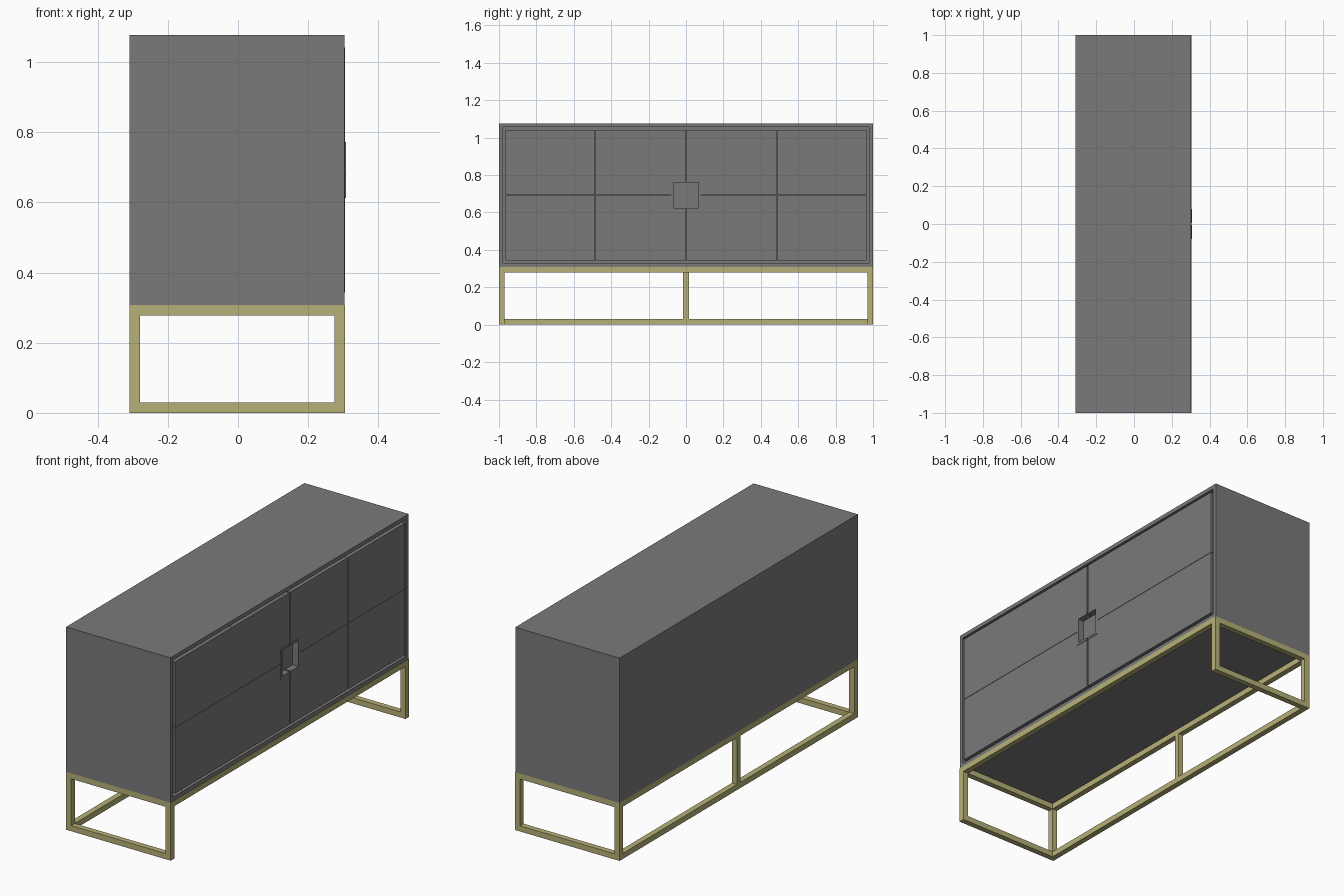
import bpy, bmesh

if "Cube" in bpy.data.objects:
    bpy.data.objects.remove(bpy.data.objects["Cube"])


def material(name, rgb):
    m = bpy.data.materials.new(name)
    m.diffuse_color = (*rgb, 1)
    m.use_nodes = True
    m.node_tree.nodes["Principled BSDF"].inputs["Base Color"].default_value = m.diffuse_color
    return m


GREY = material("charcoal grey", (0.195, 0.195, 0.195))
BRASS = material("pale brass", (0.47, 0.44, 0.185))


def finish(name, bm, mat):
    bmesh.ops.recalc_face_normals(bm, faces=bm.faces)
    me = bpy.data.meshes.new(name)
    bm.to_mesh(me)
    bm.free()
    me.materials.append(mat)
    ob = bpy.data.objects.new(name, me)
    bpy.context.collection.objects.link(ob)
    return ob


def add_box(bm, lo, hi):
    vs = bmesh.ops.create_cube(bm, size=1)["verts"]
    for v in vs:
        v.co = [(a + b) / 2 + c * (b - a) for a, b, c in zip(lo, hi, v.co)]


def prism(name, pts, x0, x1, mat):
    """Extrude a (y, z) outline from x0 to x1."""
    bm = bmesh.new()
    f = bm.faces.new([bm.verts.new((x0, y, z)) for y, z in pts])
    ext = bmesh.ops.extrude_face_region(bm, geom=[f])["geom"]
    bmesh.ops.translate(bm, vec=(x1 - x0, 0, 0),
                        verts=[g for g in ext if isinstance(g, bmesh.types.BMVert)])
    return finish(name, bm, mat)


XB, XF = -0.31, 0.303        # back and door side
Z0, Z1 = 0.308, 1.077        # cabinet bottom and top
T = 0.03                     # board and bar thickness
ZM = (Z0 + Z1) / 2

# Cabinet carcass with a recessed door opening on the +x side
bm = bmesh.new()
add_box(bm, (XB, -1, Z0), (XF, 1, Z1))
bm.normal_update()
face = max(bm.faces, key=lambda f: f.calc_center_median().x)
bmesh.ops.inset_region(bm, faces=[face], thickness=T)
ext = bmesh.ops.extrude_face_region(bm, geom=[face])["geom"]
bmesh.ops.translate(bm, vec=(-0.03, 0, 0),
                    verts=[g for g in ext if isinstance(g, bmesh.types.BMVert)])
if face.is_valid:
    bm.faces.remove(face)
finish("cabinet_body", bm, GREY)

# Door panels: four columns, two rows, notched around the centre pull
H = 0.068                    # half size of the pull recess
Y_OUT, Y_MID = 0.965, 0.485
for side in (-1, 1):
    for row in (-1, 1):
        za, zb = 0.001, (Z1 - Z0) / 2 - T - 0.005
        inner = [(H, za), (Y_MID - 0.001, za), (Y_MID - 0.001, zb),
                 (0.004, zb), (0.004, H), (H, H)]
        outer = [(Y_MID + 0.001, za), (Y_OUT, za), (Y_OUT, zb), (Y_MID + 0.001, zb)]
        for label, pts in (("inner", inner), ("outer", outer)):
            prism("door_panel_" + label,
                  [(side * y, ZM + row * z) for y, z in pts], 0.274, 0.305, GREY)

    # Half of the square recessed pull, one per door
    R = 0.08
    ring = [(0.004, R), (R, R), (R, -R), (0.004, -R),
            (0.004, -H), (H, -H), (H, H), (0.004, H)]
    prism("door_pull", [(side * y, ZM + z) for y, z in ring], 0.275, 0.308, GREY)

# Metal base: end frames, top rails, rear floor rail and rear centre post
XE = 0.305
bm = bmesh.new()
for y in (-1, 1 - T):
    for x in (XB, XE - T):
        add_box(bm, (x, y, 0), (x + T, y + T, Z0))
    for z in (0, Z0 - T):
        add_box(bm, (XB + T, y, z), (XE - T, y + T, z + T))
for x in (XB, XE - T):
    add_box(bm, (x, -1 + T, Z0 - T), (x + T, 1 - T, Z0))
add_box(bm, (XB, -1 + T, 0), (XB + T, 1 - T, T))
add_box(bm, (XB, -T / 2, T), (XB + T, T / 2, Z0 - T))
finish("metal_base", bm, BRASS)
